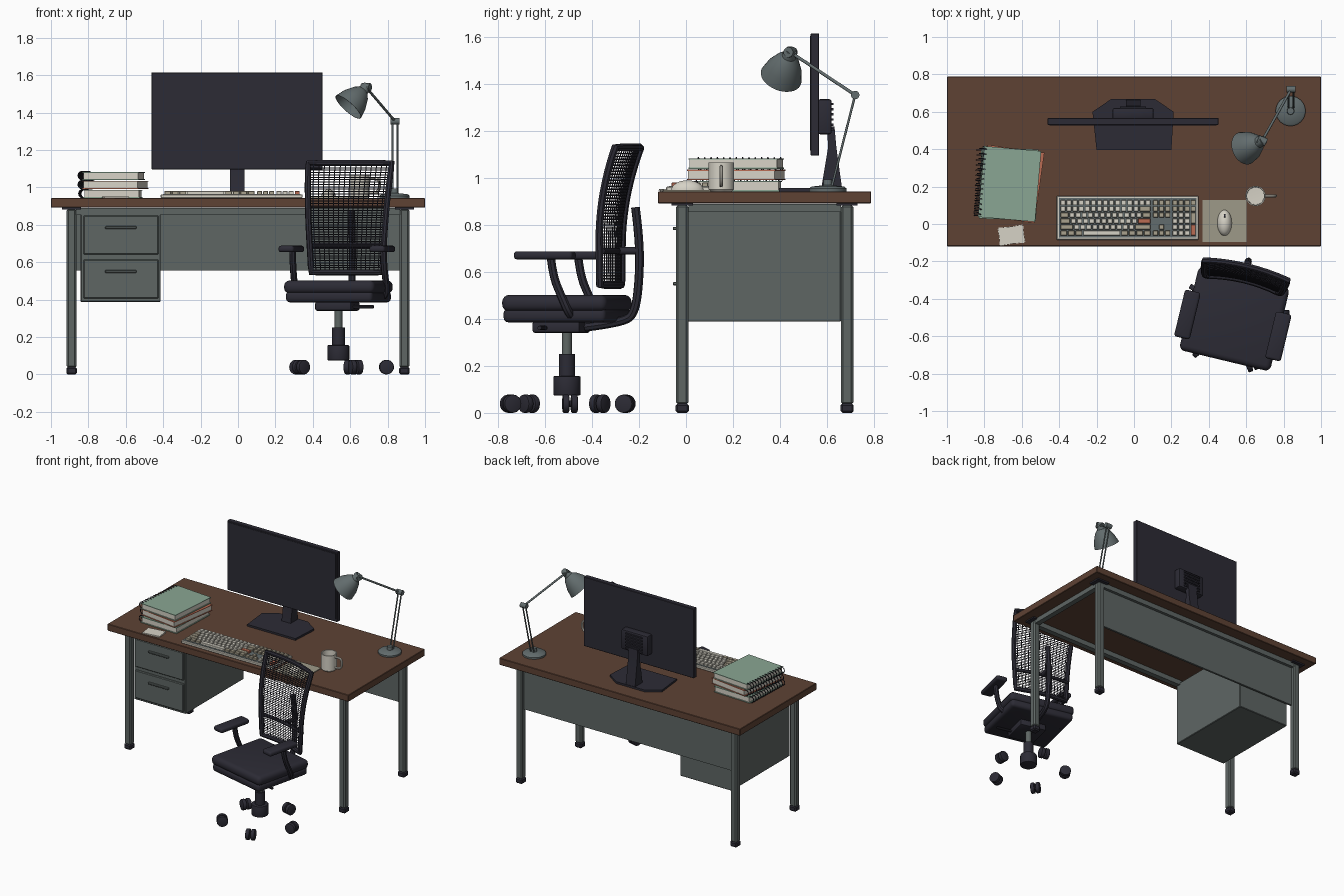
import bpy, bmesh, math
from mathutils import Matrix, Vector

if "Cube" in bpy.data.objects:
    bpy.data.objects.remove(bpy.data.objects["Cube"])

def mat(name, r, g, b):
    m = bpy.data.materials.new(name)
    lin = lambda c: ((c / 255 + 0.055) / 1.055) ** 2.4
    m.diffuse_color = (lin(r), lin(g), lin(b), 1)
    m.use_nodes = True
    m.node_tree.nodes["Principled BSDF"].inputs["Base Color"].default_value = m.diffuse_color
    return m

BLACK = mat("charcoal plastic", 44, 43, 53)
WOOD = mat("brown wood", 94, 66, 52)
METAL = mat("grey metal", 94, 102, 100)
LAMP = mat("lamp grey", 98, 108, 109)
CREAM = mat("cream", 214, 210, 198)
TAN = mat("tan", 170, 162, 142)
GREEN = mat("sage green", 138, 166, 147)
ORANGE = mat("terracotta", 186, 108, 84)
PAD = mat("mat beige", 158, 154, 136)
XF = Matrix()   # frame in which parts are currently built

def finish(name, bm, m):
    bm.transform(XF)
    bmesh.ops.recalc_face_normals(bm, faces=bm.faces[:])
    me = bpy.data.meshes.new(name)
    bm.to_mesh(me)
    bm.free()
    me.materials.append(m)
    o = bpy.data.objects.new(name, me)
    bpy.context.collection.objects.link(o)
    return o

def place(x, y, z, deg=0):
    return Matrix.Translation((x, y, z)) @ Matrix.Rotation(math.radians(deg), 4, 'Z')

def boxes(name, lst, m, bevel=0, seg=1):
    """lst holds (x0,x1,y0,y1,z0,z1)"""
    bm = bmesh.new()
    for x0, x1, y0, y1, z0, z1 in lst:
        M = Matrix.Translation(((x0+x1)/2, (y0+y1)/2, (z0+z1)/2)) @ Matrix.Diagonal((x1-x0, y1-y0, z1-z0, 1))
        bmesh.ops.create_cube(bm, size=1, matrix=M)
    if bevel:
        bmesh.ops.bevel(bm, geom=bm.edges[:], offset=bevel, segments=seg, affect='EDGES', profile=0.5)
    return finish(name, bm, m)

def box(name, x0, x1, y0, y1, z0, z1, m, bevel=0, seg=1):
    return boxes(name, [(x0, x1, y0, y1, z0, z1)], m, bevel, seg)

def cyl(name, p1, p2, r1, m, r2=None, n=24, bevel=0):
    p1, p2 = Vector(p1), Vector(p2)
    d = p2 - p1
    M = Matrix.Translation((p1+p2)/2) @ d.to_track_quat('Z', 'Y').to_matrix().to_4x4()
    bm = bmesh.new()
    bmesh.ops.create_cone(bm, cap_ends=True, segments=n, radius1=r1, radius2=r1 if r2 is None else r2,
                          depth=d.length, matrix=M)
    if bevel:
        rim = [e for e in bm.edges if any(len(f.verts) > 4 for f in e.link_faces)]
        bmesh.ops.bevel(bm, geom=rim, offset=bevel, segments=2, affect='EDGES', profile=0.5)
    return finish(name, bm, m)

def lathe(name, prof, m, M, n=32):
    bm = bmesh.new()
    vs = [bm.verts.new((r, 0, z)) for r, z in prof]
    es = [bm.edges.new(p) for p in zip(vs, vs[1:])]
    bmesh.ops.spin(bm, geom=vs + es, cent=(0, 0, 0), axis=(0, 0, 1), angle=2*math.pi, steps=n)
    bmesh.ops.remove_doubles(bm, verts=bm.verts[:], dist=1e-5)
    bm.transform(M)
    return finish(name, bm, m)

def prism(name, pts, axis, a, b, m):
    """extrude a 2D outline along z (xy outline) or x (yz outline)"""
    bm = bmesh.new()
    put = (lambda p, t: (p[0], p[1], t)) if axis == 'z' else (lambda p, t: (t, p[0], p[1]))
    lo = [bm.verts.new(put(p, a)) for p in pts]
    hi = [bm.verts.new(put(p, b)) for p in pts]
    bm.faces.new(lo)
    bm.faces.new(hi)
    for i in range(len(pts)):
        j = (i + 1) % len(pts)
        bm.faces.new((lo[i], lo[j], hi[j], hi[i]))
    return finish(name, bm, m)

def tube(name, paths, r, m, closed=False, smooth=False, res=2):
    cu = bpy.data.curves.new(name, 'CURVE')
    cu.dimensions = '3D'
    cu.bevel_depth, cu.bevel_resolution, cu.use_fill_caps = r, res, True
    for pts in paths:
        s = cu.splines.new('NURBS' if smooth else 'POLY')
        s.points.add(len(pts) - 1)
        for p, c in zip(s.points, pts):
            p.co = (*(XF @ Vector(c)), 1)
        s.use_cyclic_u = closed
        if smooth:
            s.order_u, s.use_endpoint_u, s.resolution_u = 3, True, 6
    cu.materials.append(m)
    o = bpy.data.objects.new(name, cu)
    bpy.context.collection.objects.link(o)
    return o

# ---- desk
T = 0.943
box("desk_top", -1, 1, -0.119, 0.788, 0.892, T, WOOD, 0.003)
for sx, sn in ((-1, "left"), (1, "right")):
    for y, fn in ((-0.016, "front"), (0.686, "back")):
        x = sx * 0.89
        box(f"{fn}_{sn}_leg", x-.026, x+.026, y-.026, y+.026, 0.035, 0.885, METAL, 0.009)
        box(f"{fn}_{sn}_foot", x-.028, x+.028, y-.028, y+.028, 0, 0.04, BLACK, 0.008)
        box(f"{fn}_{sn}_bracket", x-.05, x+.05, y-.045, y+.045, 0.882, 0.893, BLACK)
    box(f"{sn}_rail", sx*.89-.02, sx*.89+.02, 0.01, 0.66, 0.855, 0.89, METAL)
box("front_rail", -0.865, 0.865, -0.036, 0.004, 0.853, 0.89, METAL)
box("back_rail", -0.865, 0.865, 0.666, 0.706, 0.853, 0.89, METAL)
box("modesty_panel", -0.865, 0.865, 0.67, 0.685, 0.555, 0.86, METAL)
box("cabinet", -0.842, -0.414, -0.03, 0.66, 0.388, 0.87, METAL, 0.004)
for z0, z1, hz, n in ((0.64, 0.85, 0.785, "upper"), (0.405, 0.614, 0.55, "lower")):
    box(f"{n}_drawer", -0.826, -0.425, -0.042, -0.02, z0, z1, METAL, 0.005)
    box(f"{n}_handle", -0.71, -0.543, -0.056, -0.038, hz-.007, hz+.007, METAL, 0.003)

# ---- monitor
box("monitor_panel", -0.462, 0.452, 0.53, 0.567, 1.095, 1.615, BLACK, 0.003)
box("monitor_screen", -0.452, 0.442, 0.527, 0.532, 1.117, 1.605, BLACK)
box("monitor_housing", -0.115, 0.105, 0.56, 0.62, 1.186, 1.335, BLACK, 0.01, 2)
boxes("housing_vents", [(-.075, .065, .615, .628, 1.2+.022*i, 1.21+.022*i) for i in range(6)], BLACK)
prism("monitor_neck", [(.575, .95), (.665, .95), (.64, 1.13), (.632, 1.22), (.6, 1.22), (.605, 1.13)],
      'x', -.042, .034, BLACK)
prism("monitor_base", [(-.2, .395), (.2, .395), (.212, .6), (.112, .668), (-.122, .668), (-.222, .6)],
      'z', T, .957, BLACK)

# ---- desk lamp
B, E, H = Vector((.84, .62, .96)), Vector((.84, .72, 1.353)), Vector((.685, .445, 1.535))
lathe("lamp_base", [(0, 0), (.08, 0), (.08, .012), (.07, .02), (.02, .026), (.018, .05), (0, .05)], LAMP, place(.837, .604, T))
for d in (-.013, .013):
    o = Vector((d, 0, 0))
    cyl("lamp_lower_rod", B + o, E + o, .005, LAMP, n=12)
cyl("lamp_upper_rod", E, H, .007, LAMP, n=12)
cyl("lamp_elbow", E - Vector((.024, 0, 0)), E + Vector((.024, 0, 0)), .018, LAMP, n=20)
cyl("lamp_head_joint", H - Vector((.022, -.01, 0)), H + Vector((.022, -.01, 0)), .022, LAMP, n=20)
axis = Vector((-.095, -.04, -.105))
SH = Matrix.Translation(H) @ axis.to_track_quat('Z', 'Y').to_matrix().to_4x4()
lathe("lamp_shade", [(0, -.012), (.024, -.012), (.03, .025), (.05, .045), (.076, .095), (.09, .148), (.087, .148),
                     (.072, .097), (.046, .05), (0, .042)], LAMP, SH)
lathe("lamp_bulb", [(0, .042), (.015, .045), (.025, .08), (.018, .1), (0, .108)], CREAM, SH, 16)

# ---- stacked notebooks with ring binding
for i, (c, a, dx) in enumerate(((GREEN, -2, -.005), (ORANGE, -8, .008), (GREEN, -5, 0))):
    XF = place(-.665 + dx, .214, T + .048 * i, a)
    box("notebook_pages", -.145, .148, -.186, .186, .004, .04, CREAM)
    boxes("notebook_covers", [(-.153, .153, -.19, .19, 0, .005), (-.153, .153, -.19, .19, .039, .044)], c)
    rings = [[(-.152 + .024*math.cos(t*math.pi/6), -.175 + .027*k, .0235 + .0235*math.sin(t*math.pi/6))
              for t in range(12)] for k in range(14)]
    tube("notebook_rings", rings, .003, BLACK, closed=True, res=1)

# ---- loose note sheets
for i, a in enumerate((5, 10, 8)):
    XF = place(-.655, -.06, T + .003 * i, a)
    box("note_sheet", -.067, .067, -.046, .046, 0, .003, CREAM)
XF = Matrix()

# ---- keyboard
box("keyboard_case", -.414, .345, -.085, .15, T, .963, CREAM, .004)
box("keyboard_plate", -.402, .333, -.073, .138, .96, .965, LAMP)
rows = [[1]*15, [1]*13 + [2], [1.5] + [1]*12 + [1.5], [1.75] + [1]*11 + [2.25],
        [2.25] + [1]*10 + [2.75], [1.25]*3 + [6.25] + [1.25]*4]
keys = {"cream": [], "tan": [], "orange": []}
P = .0325
def key(col, x, r, w, h=1):
    y = .130 - P * r
    keys[col].append((x+.003, x + w*P - .003, y - h*P + .003, y - .003, .963, .98))
for r, row in enumerate(rows):
    x = -.396
    for i, w in enumerate(row):
        last = r == 3 and i == len(row) - 1
        key("orange" if last else "cream" if w == 1 or w > 6 else "tan", x, r, w)
        x += w * P
    for i in range(3):
        if r not in (3, 4) or (r == 4 and i == 1):
            key("tan", .099 + i*P, r, 1)
    for i in range(4):
        if i < 3 or r in (0, 1):
            key("tan" if i == 3 or r < 2 else "cream", .203 + i*P, r, 1)
key("tan", .203 + 3*P, 2, 1, 2)
key("orange", .203 + 3*P, 4, 1, 2)
for n, c in (("cream", CREAM), ("tan", TAN), ("orange", ORANGE)):
    boxes(f"{n}_keys", keys[n], c, .002)

# ---- mouse and mat
box("mouse_mat", .366, .602, -.096, .128, T, .948, PAD)
bm = bmesh.new()
bmesh.ops.create_uvsphere(bm, u_segments=32, v_segments=16, radius=1)
bmesh.ops.bisect_plane(bm, geom=bm.verts[:] + bm.edges[:] + bm.faces[:], plane_co=(0, 0, 0), plane_no=(0, 0, -1), clear_outer=True)
bm.transform(Matrix.Translation((.484, .006, .947)) @ Matrix.Diagonal((.039, .069, .043, 1)))
finish("mouse_body", bm, CREAM)
cyl("mouse_wheel", (.48, .042, .977), (.488, .042, .977), .011, BLACK, n=16)

# ---- mug
lathe("mug", [(0, 0), (.046, 0), (.054, .008), (.054, .122), (.048, .122), (.046, .012), (0, .01)], CREAM, place(.65, .15, T))
tube("mug_handle", [[(.695, .15, 1.045), (.735, .15, 1.05), (.757, .15, 1.035), (.757, .15, .99),
                     (.735, .15, .965), (.695, .15, .97)]], .008, CREAM, smooth=True)

# ---- office chair, turned away from the desk
XF = place(.537, -.507, 0, -13.5)
box("seat_cushion", -.25, .25, -.23, .23, .432, .502, BLACK, .03, 4)
box("seat_tray", -.24, .24, -.225, .225, .385, .445, BLACK, .022, 3)
box("seat_mechanism", -.1, .1, -.13, .08, .34, .39, BLACK, .012, 2)
tube("seat_lever", [[(-.05, -.07, .362), (.21, -.07, .362)]], .009, BLACK)
cyl("gas_piston", (0, 0, .24), (0, 0, .345), .021, METAL)
cyl("column_sleeve", (0, 0, .15), (0, 0, .25), .034, BLACK)
cyl("column_hub", (0, 0, .075), (0, 0, .156), .058, BLACK, bevel=.004)
for k in range(5):   # twin-wheel casters
    a = math.radians(16.5 + 72 * k)
    c, t = Vector((.257*math.cos(a), .257*math.sin(a), .039)), Vector((-math.sin(a), math.cos(a), 0))
    for s in (-1, 1):
        cyl("caster_wheel", c + t*s*.004, c + t*s*.032, .039, BLACK, bevel=.006)
    cyl("caster_axle", c - t*.01, c + t*.01, .014, BLACK, n=12)
for s in (-1, 1):
    box("armrest_pad", s*.25-.043, s*.25+.043, -.165, .092, .653, .688, BLACK, .014, 3)
    tube("armrest_post", [[(s*.25, -.01, .66), (s*.25, .0, .58), (s*.252, .035, .50), (s*.25, .07, .42), (s*.2, .075, .40)]],
         .018, BLACK, smooth=True)

def back(u, z):   # curved surface of the backrest
    w = .195 + .035 * (z - .545) / .585
    return (u * w, .213 + .45 * max(0, z - .72) ** 2 - .022 * u * u, z)
Z0, Z1 = .545, 1.13
zs = [Z0 + (Z1 - Z0) * i / 16 for i in range(17)]
us = [-1 + i / 4 for i in range(1, 8)]
loop = [back(-1, z) for z in zs] + [back(u, Z1) for u in us] + [back(1, z) for z in zs[::-1]] + [back(-u, Z0) for u in us]
tube("backrest_frame", [loop], .017, BLACK, closed=True)
NU, NV = 16, 46
bm = bmesh.new()
g = [[bm.verts.new(back(-1 + 2*i/NU, Z0 + (Z1 - Z0)*j/NV)) for i in range(NU + 1)] for j in range(NV + 1)]
for j in range(NV):
    for i in range(NU):
        bm.faces.new((g[j][i], g[j][i+1], g[j+1][i+1], g[j+1][i]))
mesh = finish("backrest_mesh", bm, BLACK)
w = mesh.modifiers.new("strands", 'WIREFRAME')
w.thickness = .0055
tube("backrest_crossbar", [[(x, y + .012, z) for x, y, z in (back(-1 + i/4, .69) for i in range(9))]], .014, BLACK)
cyl("spine_connector", (0, .22, .69), (0, .315, .69), .016, BLACK, n=16)
tube("backrest_spine", [[(0, .08, .365), (0, .25, .385), (0, .30, .43), (0, .318, .58), (0, .318, .74), (0, .30, .875)]],
     .019, BLACK, smooth=True)

# ---- turn curves into meshes and smooth the round parts
bpy.ops.object.select_all(action='SELECT')
for o in bpy.context.scene.objects:
    o.select_set(o.type == 'CURVE')
    if o.type == 'CURVE':
        bpy.context.view_layer.objects.active = o
bpy.ops.object.convert(target='MESH')
for o in bpy.context.scene.objects:
    o.select_set(o.type == 'MESH' and o != mesh)
bpy.ops.object.shade_smooth_by_angle(angle=math.radians(35))
